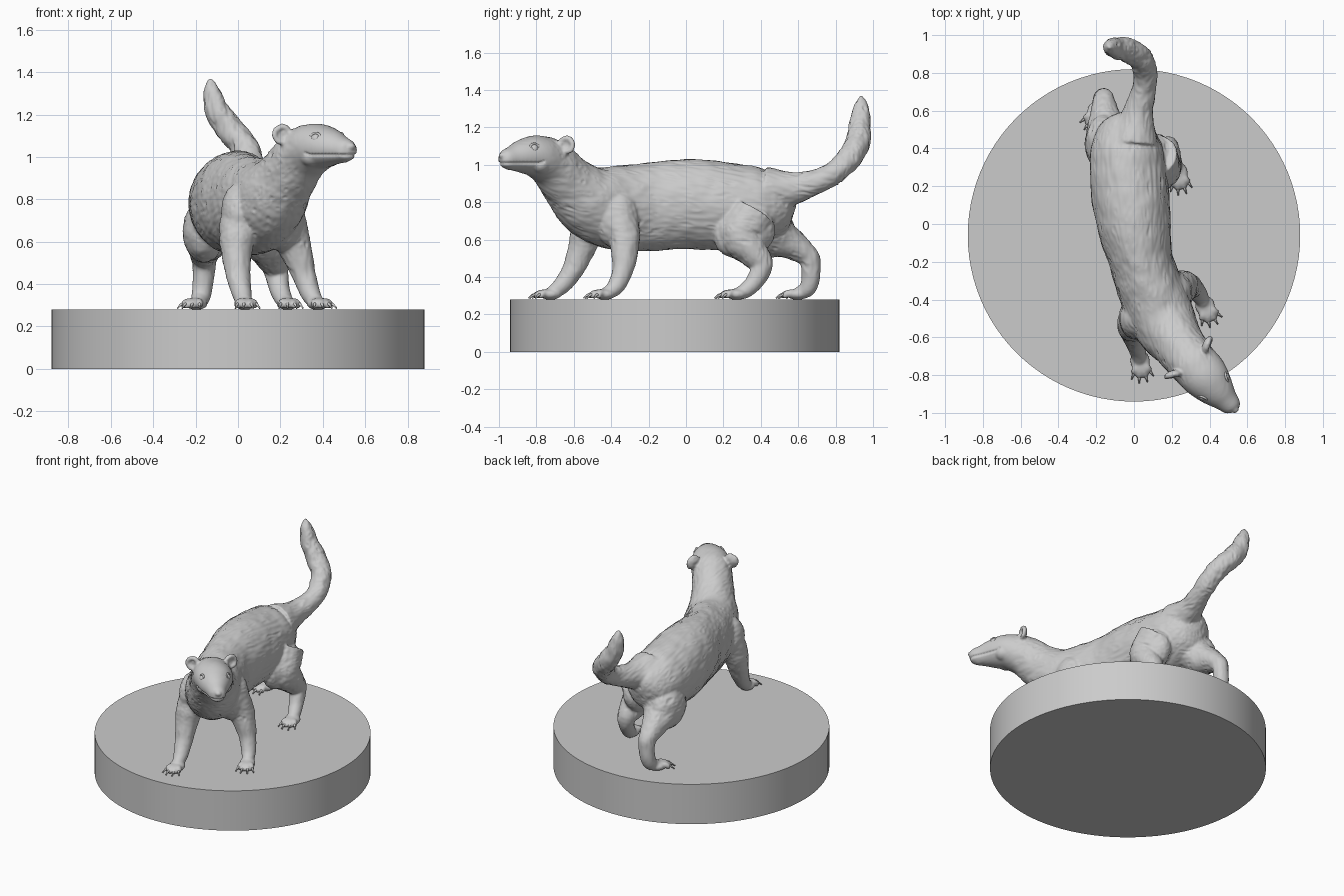
import bpy, bmesh, math
from mathutils import Vector, Matrix, noise

if "Cube" in bpy.data.objects:
    bpy.data.objects.remove(bpy.data.objects["Cube"])

TOP = 0.28  # upper face of the plinth


def finish(name, bm, angle=None):
    bmesh.ops.recalc_face_normals(bm, faces=bm.faces)
    me = bpy.data.meshes.new(name)
    bm.to_mesh(me)
    bm.free()
    ob = bpy.data.objects.new(name, me)
    bpy.context.collection.objects.link(ob)
    for p in me.polygons:
        p.use_smooth = True
    if angle:
        bpy.ops.object.select_all(action='DESELECT')
        bpy.context.view_layer.objects.active = ob
        ob.select_set(True)
        bpy.ops.object.shade_smooth_by_angle(angle=math.radians(angle))
    return ob


def catmull(pts, n=5):
    p = [pts[0]] + list(pts) + [pts[-1]]
    out = []
    for i in range(1, len(p) - 2):
        for k in range(n):
            t = k / n
            out.append([0.5 * (2 * b + (c - a) * t + (2 * a - 5 * b + 4 * c - d) * t * t
                        + (3 * b - a - 3 * c + d) * t ** 3)
                        for a, b, c, d in zip(p[i - 1], p[i], p[i + 1], p[i + 2])])
    return out + [list(pts[-1])]


def loft(bm, pts, seg=28):
    """Tube through (x, y, z, half width, half height) stations."""
    st = catmull([q if len(q) == 5 else q + (q[3],) for q in pts])
    cs = [Vector(s[:3]) for s in st]
    rings = []
    for i, s in enumerate(st):
        t = (cs[min(i + 1, len(cs) - 1)] - cs[max(i - 1, 0)]).normalized()
        side = Vector((1, 0, 0))
        side = (side - t * side.dot(t)).normalized()
        up = side.cross(t)
        rings.append([bm.verts.new(cs[i] + side * max(s[3], .004) * math.cos(a) + up * max(s[4], .004) * math.sin(a))
                      for a in (2 * math.pi * k / seg for k in range(seg))])
    for r0, r1 in zip(rings, rings[1:]):
        for k in range(seg):
            j = (k + 1) % seg
            bm.faces.new((r0[k], r0[j], r1[j], r1[k]))
    bm.faces.new(rings[0])
    bm.faces.new(rings[-1])


def ball(bm, c, r, rot=None):
    m = Matrix.Translation(c) @ (rot or Matrix()) @ Matrix.Diagonal((*r, 1))
    bmesh.ops.create_uvsphere(bm, u_segments=24, v_segments=16, radius=1, matrix=m)


def ring(bm, c, axis, major, minor, n=28, k=10):
    m = Matrix.Translation(c) @ axis.to_track_quat('Z', 'Y').to_matrix().to_4x4()
    v = [[bm.verts.new(m @ Vector(((major + minor * math.cos(b)) * math.cos(a),
                                   (major + minor * math.cos(b)) * math.sin(a), minor * math.sin(b))))
          for b in (2 * math.pi * j / k for j in range(k))] for a in (2 * math.pi * i / n for i in range(n))]
    for i in range(n):
        for j in range(k):
            a, b = (i + 1) % n, (j + 1) % k
            bm.faces.new((v[i][j], v[a][j], v[a][b], v[i][b]))


# round plinth
bm = bmesh.new()
bmesh.ops.create_cone(bm, cap_ends=True, segments=96, radius1=.88, radius2=.88, depth=TOP,
                      matrix=Matrix.Translation((0, -.06, TOP / 2)))
finish("round_plinth", bm, 30)

body = bmesh.new()
claws = bmesh.new()

# rump, trunk, neck, skull and muzzle
loft(body, [(-.03, .59, .82, .03, .04), (-.035, .54, .815, .12, .12), (-.04, .42, .79, .185, .195),
            (-.025, .2, .78, .205, .235), (0, 0, .79, .195, .24), (.04, -.2, .775, .17, .235),
            (.1, -.38, .77, .175, .225), (.16, -.52, .81, .17, .195), (.23, -.63, .905, .14, .15),
            (.30, -.72, 1.005, .13, .13), (.37, -.80, 1.045, .127, .113), (.43, -.87, 1.045, .103, .092),
            (.485, -.93, 1.035, .068, .066), (.525, -.972, 1.03, .047, .047), (.537, -.988, 1.03, .02, .02)], 40)

# tail
loft(body, [(0, .44, .86, .13), (.02, .58, .875, .085), (.05, .7, .91, .066), (.06, .8, .965, .063),
            (.035, .875, 1.04, .066), (-.03, .92, 1.12, .066), (-.095, .93, 1.21, .058),
            (-.122, .935, 1.3, .043), (-.13, .937, 1.37, .008)])

# legs: path from shoulder or hip to paw, then paw centre and heading
legs = [
    ([(.2, -.4, .78, .1), (.24, -.34, .65, .092), (.285, -.33, .53, .072), (.315, -.34, .43, .055),
      (.345, -.375, .35, .046), (.37, -.42, .315, .035)], (.37, -.42), (.4, -.9)),
    ([(.04, -.46, .78, .1), (.0, -.525, .65, .09), (-.005, -.565, .53, .07), (.005, -.615, .42, .055),
      (.02, -.67, .35, .046), (.03, -.72, .315, .035)], (.03, -.71), (.15, -1)),
    ([(.1, .36, .74, .13), (.135, .3, .62, .12), (.165, .36, .53, .085), (.18, .405, .46, .06),
      (.195, .37, .38, .048), (.215, .32, .33, .042), (.23, .28, .312, .034)], (.23, .285), (.2, -1)),
    ([(-.1, .42, .73, .13), (-.14, .48, .63, .115), (-.155, .58, .565, .08), (-.16, .655, .505, .058),
      (-.165, .668, .41, .05), (-.175, .65, .34, .045), (-.19, .6, .312, .034)], (-.19, .61), (-.4, -.9)),
]
for path, (px, py), d in legs:
    loft(body, path, 24)
    d = Vector((*d, 0)).normalized()
    paw = Vector((px, py, TOP + .028))
    ball(body, paw + d * .015, (.052, .06, .03), d.to_track_quat('Y', 'Z').to_matrix().to_4x4())
    for i in range(4):
        v = Matrix.Rotation((i - 1.5) * .34, 3, 'Z') @ d
        reach = .098 if i in (1, 2) else .085
        tip = paw + v * reach
        loft(body, [(*(paw + v * .02), .02), (*(paw + v * .06 + Vector((0, 0, .006))), .02),
                    (*(tip - Vector((0, 0, .008))), .017), (*(tip + v * .01 - Vector((0, 0, .01))), .006)], 12)
        # claws
        loft(claws, [(*(tip - v * .005), .008), (*(tip + v * .015 - Vector((0, 0, .006))), .0065),
                     (*(tip + v * .034 - Vector((0, 0, .022))), .001)], 8)

# shoulder and thigh muscles
ball(body, (.215, -.37, .71), (.1, .12, .16))
ball(body, (.01, -.5, .73), (.09, .11, .15))
ball(body, (.12, .31, .645), (.1, .17, .15), Matrix.Rotation(.3, 4, 'X'))
ball(body, (-.16, .43, .65), (.1, .15, .15), Matrix.Rotation(.3, 4, 'X'))

# ears, brows, cheeks and nose, mirrored about the head's own axis
F = Vector((.66, -.75, 0)).normalized()
S = Vector((-F.y, F.x, 0))
eyes = bmesh.new()
for s in (-1, 1):
    c = Vector((.30, -.72, 1.105)) + S * s * .122
    ax = (F + S * s * .55 + Vector((0, 0, .1))).normalized()
    rot = ax.to_track_quat('Z', 'Y').to_matrix().to_4x4()
    ring(body, c, ax, .037, .0145)
    ball(body, c - ax * .012, (.038, .038, .014), rot)
    ball(body, Vector((.39, -.82, 1.005)) + S * s * .06, (.055, .055, .05))
    e = Vector((.425, -.862, 1.085)) + S * s * .074
    out = (S * s + F * .45 + Vector((0, 0, .2))).normalized()
    ball(eyes, e, (.025, .025, .025))
    ring(eyes, e + out * .012, out, .026, .006)
    ball(body, Vector((.505, -.955, 1.02)) + S * s * .022, (.032, .032, .03))
ball(body, (.533, -.982, 1.05), (.022, .02, .017))
ball(body, (.495, -.94, .993), (.035, .035, .022))

finish("eyes", eyes)
finish("claws", claws)

# fuse the body into one skin
ob = finish("ferret_body", body)
rm = ob.modifiers.new("fuse", 'REMESH')
rm.mode = 'VOXEL'
rm.voxel_size = .0078
sm = ob.modifiers.new("soften", 'SMOOTH')
sm.factor = .5
sm.iterations = 5
skin = bpy.data.meshes.new_from_object(ob.evaluated_get(bpy.context.evaluated_depsgraph_get()))
ob.modifiers.clear()
ob.data = skin


def clamp(v):
    return max(0.0, min(1.0, v))


# fur strokes along trunk, down the legs, and a mouth crease
moves = []
for v in skin.vertices:
    p = v.co
    rel = p - Vector((.43, -.87, 1.03))
    along = rel.dot(F)
    bare = clamp((along + .2) / .12)
    down = clamp((.62 - p.z) / .1)
    amp = clamp((p.z - .33) / .15) * (1 - .9 * bare)
    if p.y > .8:
        amp *= 1.5
        down = 1
    q1 = Vector((p.x * 42, p.y * 11, p.z * 42 + p.y * 6))
    q2 = Vector((p.x * 42, p.y * 42, p.z * 12))
    n = noise.noise(q1) * (1 - down) + noise.noise(q2) * down
    cut = max(0, n - .28)
    lump = noise.noise(p * 13)
    h = amp * (.004 * n - .016 * cut + .004 * lump)
    mouth = 1.008 + .35 * max(0, -along - .02)
    if along > -.05 and abs(p.z - mouth) < .009:
        h -= .009 * (1 - abs(p.z - mouth) / .009)
    moves.append(p + v.normal * h)
for v, co in zip(skin.vertices, moves):
    v.co = co
    v.co.z = max(v.co.z, TOP - .002)
for p in skin.polygons:
    p.use_smooth = True
